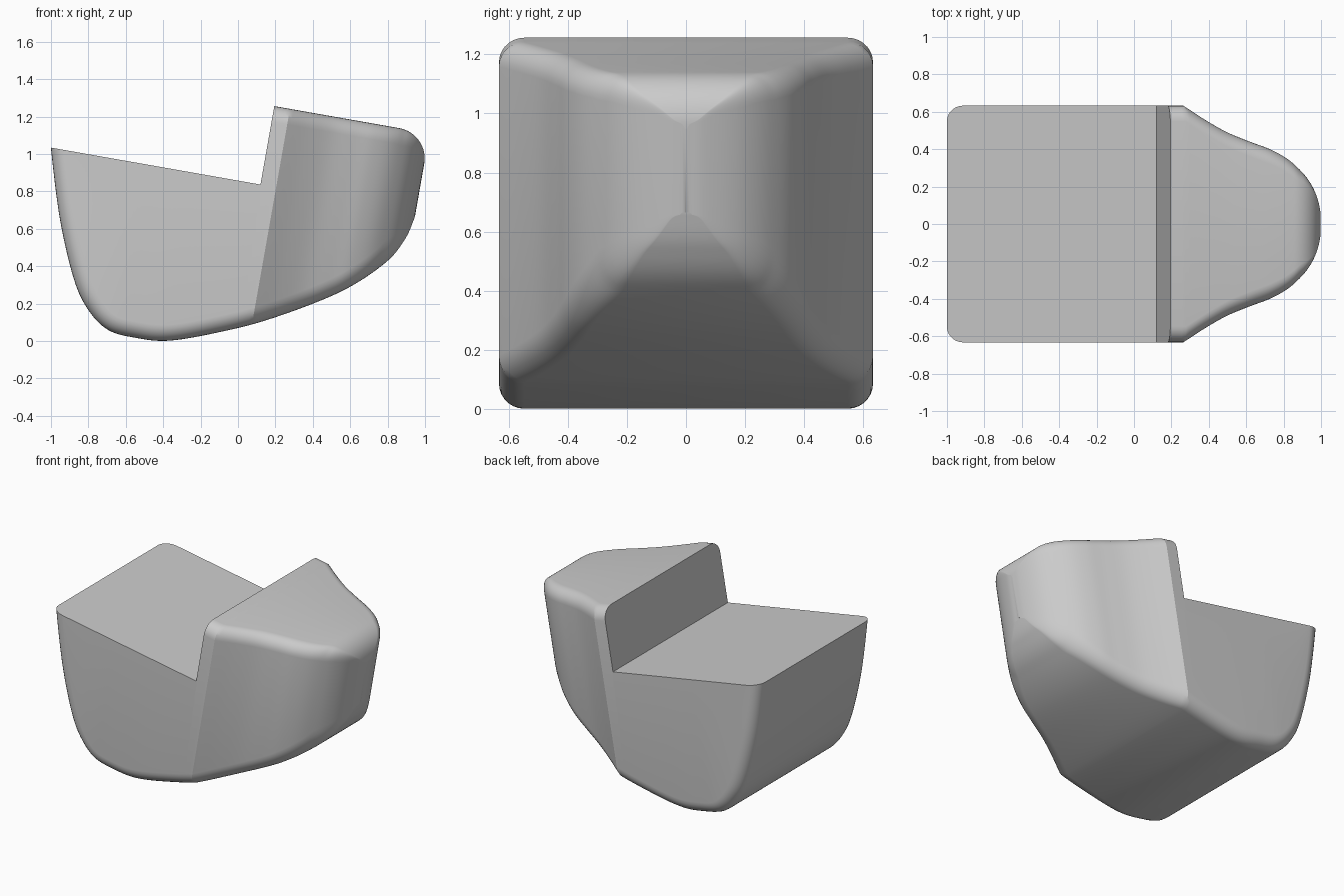
import bpy, bmesh, math
from mathutils import Vector

if "Cube" in bpy.data.objects:
    bpy.data.objects.remove(bpy.data.objects["Cube"])

# The body leans ten degrees: u runs along its deck, v along its walls
LEAN = math.radians(10)
C, S = math.cos(LEAN), math.sin(LEAN)
TOP, DECK, STEP, CREASE, TIP = 1.271, 0.845, -0.027, 0.058, 0.816
HALF, FILLET, NOSE = 0.633, 0.085, 0.165


def to_world(u, y, v):
    return Vector((u * C + v * S, y, v * C - u * S))


def spline(points, steps=8):
    """Catmull-Rom curve through 2D points."""
    p = [Vector(q) for q in points]
    p = [2 * p[0] - p[1]] + p + [2 * p[-1] - p[-2]]
    out = []
    for a, b, c, d in zip(p, p[1:], p[2:], p[3:]):
        for k in range(steps):
            t = k / steps
            out.append(0.5 * (2 * b + (c - a) * t + (2 * a - 5 * b + 4 * c - d) * t**2
                              + (3 * b - a - 3 * c + d) * t**3))
    return out + [p[-2]]


def sample(curve, u):
    """Height of a curve at u, extended on the left and held on the right."""
    if u >= curve[-1].x:
        return curve[-1].y
    for a, b in zip(curve, curve[1:]):
        if u <= b.x and b.x > a.x:
            return a.y + (b.y - a.y) * (u - a.x) / (b.x - a.x)
    return curve[-1].y


def inset(curve, h):
    """Curve moved inwards along its normals."""
    out = []
    for i, p in enumerate(curve):
        t = (curve[min(i + 1, len(curve) - 1)] - curve[max(i - 1, 0)]).normalized()
        out.append(p + Vector((-t.y, t.x)) * h)
    return out


# Keel outline seen from the side
keel_xz = [(-1.012, 1.2), (-1, 1.03), (-.952, .652), (-.877, .33), (-.8, .166),
           (-.695, .06), (-.55, .018), (-.374, .002), (-.123, .043), (.171, .118),
           (.545, .262), (.786, .417), (.893, .545), (.941, .652), (.945, .665)]
keel = [Vector((p.x * C - p.y * S, p.x * S + p.y * C)) for p in spline(keel_xz)]

# Half width of the tapering nose
nose = spline([(CREASE, HALF), (.18, .555), (.297, .49), (.42, .44), (.528, .4),
               (.62, .35), (.697, .283), (.75, .215), (.785, .144), (.81, .06), (TIP, .003)], 6)
stations = [(p.x, HALF) for p in keel if p.x < CREASE - 0.005] + [tuple(p) for p in nose]


def roof(u, h):
    if u < STEP - 0.12:
        return 2 - h
    r = NOSE - h
    e = max(0, u - (TIP - NOSE))
    return TOP - NOSE + math.sqrt(max(0, r * r - e * e))


# Loft rounded cross-sections from stern to nose
bm = bmesh.new()
rings = []
for u, w in stations:
    r = FILLET * min(1, (w / 0.3) ** 2)
    low, high = [], []
    for k in range(8):
        a = math.pi / 2 * k / 7
        y, h = w - r * (1 - math.sin(a)), r * (1 - math.cos(a))
        low.append((y, sample(inset(keel, h), u)))
        high.append((y, roof(u, h)))
    half = low + high[::-1]
    loop = half + [(-y, v) for y, v in reversed(half)]
    rings.append([bm.verts.new(to_world(u, y, v)) for y, v in loop])
for a, b in zip(rings, rings[1:]):
    for i in range(len(a)):
        j = (i + 1) % len(a)
        bm.faces.new((a[i], a[j], b[j], b[i]))
bm.faces.new(rings[0])
bm.faces.new(rings[-1][::-1])
bmesh.ops.recalc_face_normals(bm, faces=bm.faces)


def make_object(name, mesh_bm):
    mesh = bpy.data.meshes.new(name)
    mesh_bm.to_mesh(mesh)
    mesh_bm.free()
    ob = bpy.data.objects.new(name, mesh)
    bpy.context.collection.objects.link(ob)
    return ob


body = make_object("stepped_body", bm)

# Box that removes everything above the deck behind the step
cb = bmesh.new()
bmesh.ops.create_cube(cb, size=1)
for vert in cb.verts:
    vert.co = to_world(STEP if vert.co.x > 0 else -2, vert.co.y * 3,
                       3 if vert.co.z > 0 else DECK)
bmesh.ops.recalc_face_normals(cb, faces=cb.faces)
cutter = make_object("step_cutter", cb)
cutter.hide_render = True

cut = body.modifiers.new("step_cut", 'BOOLEAN')
cut.operation = 'DIFFERENCE'
cut.solver = 'EXACT'
cut.object = cutter
bpy.ops.object.select_all(action='DESELECT')
bpy.context.view_layer.objects.active = body
body.select_set(True)
bpy.ops.object.modifier_apply(modifier=cut.name)
bpy.data.objects.remove(cutter)

# Plain grey
grey = bpy.data.materials.new("light_grey")
grey.use_nodes = True
grey.diffuse_color = (0.6, 0.6, 0.6, 1)
grey.node_tree.nodes["Principled BSDF"].inputs["Base Color"].default_value = (0.6, 0.6, 0.6, 1)
body.data.materials.clear()
body.data.materials.append(grey)
bpy.ops.object.shade_smooth_by_angle(angle=math.radians(25))
